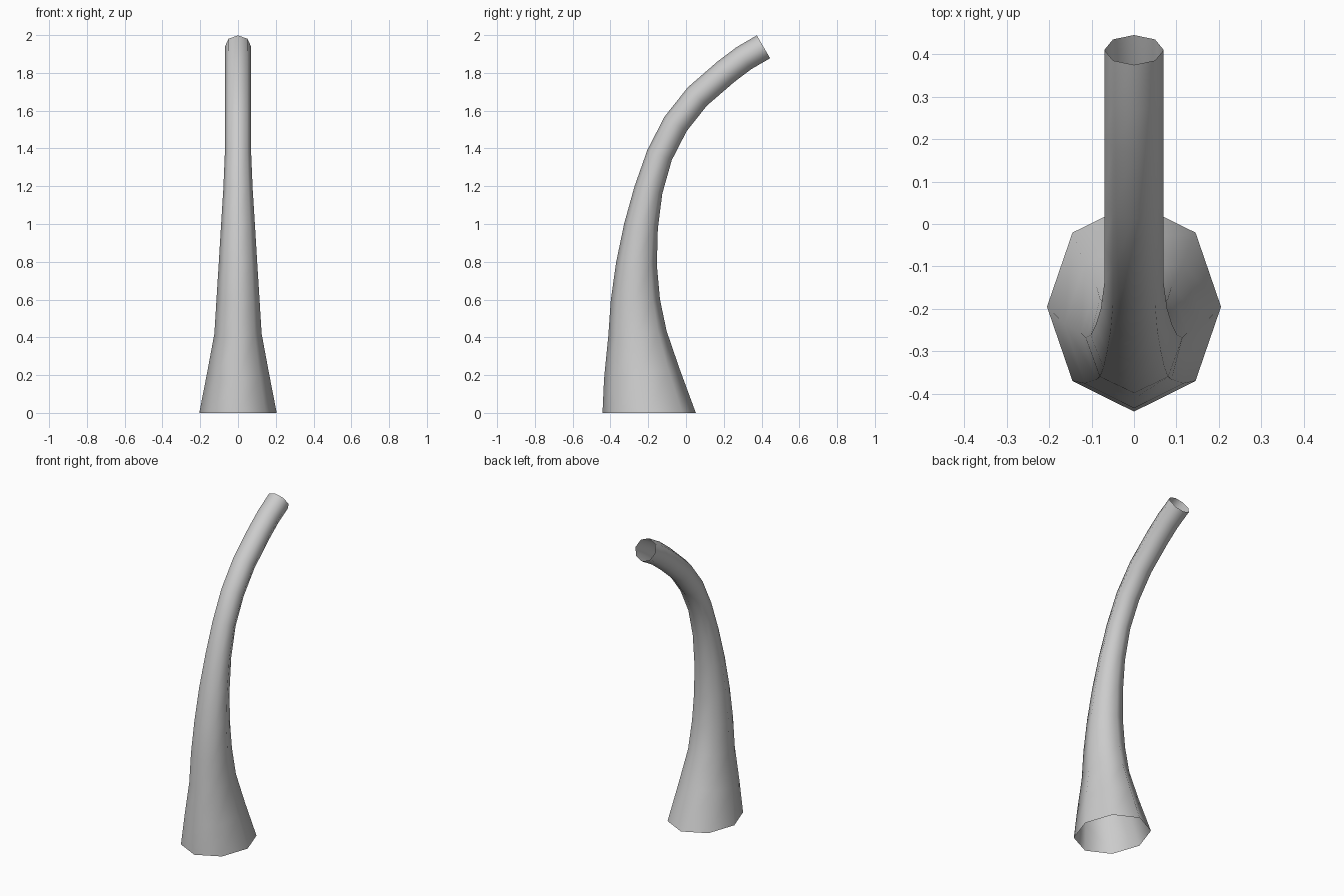
import bpy
import bmesh
from math import sin, cos, tau
from mathutils import Vector

cube = bpy.data.objects.get("Cube")
if cube:
    bpy.data.objects.remove(cube)

SIDES = 8

# Centreline stations: y, z, half depth, half width
STATIONS = [
    (-.195, 0, .247, .205),
    (-.235, .21, .201, .164),
    (-.257, .42, .155, .125),
    (-.268, .60, .130, .114),
    (-.262, .79, .108, .102),
    (-.238, .99, .090, .090),
    (-.199, 1.18, .076, .078),
    (-.140, 1.365, .070, .070),
    (-.055, 1.53, .070, .070),
    (.060, 1.675, .070, .070),
    (.210, 1.805, .070, .070),
    (.305, 1.877, .070, .070),
    (.410, 1.938, .070, .070),
]

# Plain grey material
grey = bpy.data.materials.new("light grey")
grey.use_nodes = True
colour = (.6, .6, .6, 1)
grey.diffuse_color = colour
grey.node_tree.nodes["Principled BSDF"].inputs["Base Color"].default_value = colour

# Tapered bent tube, open at both ends
bm = bmesh.new()
centres = [Vector((0, y, z)) for y, z, _, _ in STATIONS]
rings = []
for i, (y, z, depth, width) in enumerate(STATIONS):
    ahead = centres[min(i + 1, len(centres) - 1)]
    behind = centres[max(i - 1, 0)]
    tangent = (ahead - behind).normalized() if i else Vector((0, 0, 1))
    across = Vector((1, 0, 0))
    inward = tangent.cross(across)
    rings.append([
        bm.verts.new(centres[i] + across * width * cos(tau * k / SIDES)
                     + inward * depth * sin(tau * k / SIDES))
        for k in range(SIDES)])

for low, high in zip(rings, rings[1:]):
    for k in range(SIDES):
        n = (k + 1) % SIDES
        face = bm.faces.new((low[k], low[n], high[n], high[k]))
        face.smooth = True

mesh = bpy.data.meshes.new("curved_tube")
bm.to_mesh(mesh)
bm.free()
mesh.materials.append(grey)
tube = bpy.data.objects.new("curved_tube", mesh)
bpy.context.collection.objects.link(tube)
